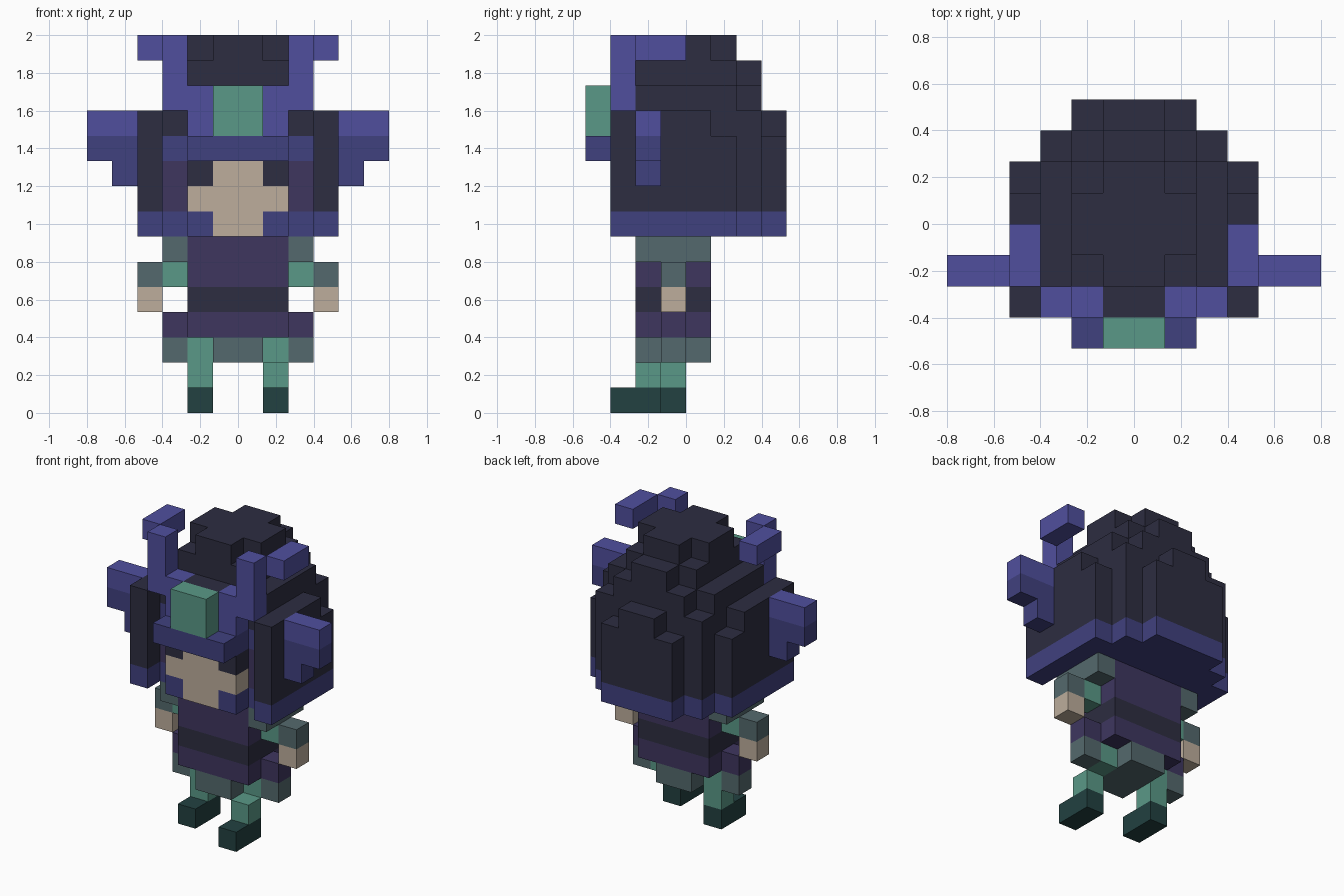
import bpy
import bmesh

cube = bpy.data.objects.get("Cube")
if cube:
    bpy.data.objects.remove(cube, do_unlink=True)

U = 2 / 15  # one block


def material(name, hex_code):
    def lin(c):
        return c / 12.92 if c <= 0.04045 else ((c + 0.055) / 1.055) ** 2.4
    col = [lin(int(hex_code[i:i + 2], 16) / 255) for i in (0, 2, 4)] + [1]
    m = bpy.data.materials.new(name)
    m.use_nodes = True
    m.diffuse_color = col
    bsdf = m.node_tree.nodes["Principled BSDF"]
    bsdf.inputs["Base Color"].default_value = col
    bsdf.inputs["Roughness"].default_value = 0.9
    return m


DARK = material("dark_navy", "2D2D41")
LIGHT = material("bright_indigo", "504F9E")
BLUE = material("deep_indigo", "40417F")
GREEN = material("sea_green", "5A9987")
SKIN = material("beige_skin", "BDAE9C")
PURPLE = material("dark_purple", "3E365F")
SLATE = material("slate_grey", "54696D")
TEAL = material("dark_teal", "224141")


def add_prism(bm, outline, z0, z1):
    """Extrude a counter-clockwise outline, in blocks, from z0 to z1."""
    low = [bm.verts.new((x * U, y * U, z0 * U)) for x, y in outline]
    top = [bm.verts.new((x * U, y * U, z1 * U)) for x, y in outline]
    bm.faces.new(low[::-1])
    bm.faces.new(top)
    n = len(outline)
    for i in range(n):
        j = (i + 1) % n
        bm.faces.new((low[i], low[j], top[j], top[i]))


def finish(name, bm, mat):
    mesh = bpy.data.meshes.new(name)
    bm.to_mesh(mesh)
    bm.free()
    mesh.materials.append(mat)
    obj = bpy.data.objects.new(name, mesh)
    bpy.context.collection.objects.link(obj)


def part(name, mat, *boxes):
    """Boxes given as (x0, x1, y0, y1, z0, z1) in blocks."""
    bm = bmesh.new()
    for x0, x1, y0, y1, z0, z1 in boxes:
        add_prism(bm, [(x0, y0), (x1, y0), (x1, y1), (x0, y1)], z0, z1)
    finish(name, bm, mat)


def pair(name, mat, *boxes):
    """The same part on the left (+x) and the right."""
    part("left_" + name, mat, *boxes)
    part("right_" + name, mat, *[(-b[1], -b[0]) + b[2:] for b in boxes])


def layers(name, mat, *slabs):
    """Symmetric stepped slabs: (half outline from front to back, z0, z1)."""
    bm = bmesh.new()
    for half, z0, z1 in slabs:
        add_prism(bm, half + [(-x, y) for x, y in reversed(half)], z0, z1)
    finish(name, bm, mat)


# Feet and legs in a walking stance, left foot forward
for side, x, y in (("left", 1, -2), ("right", -2, -1)):
    part(side + "_foot", TEAL, (x, x + 1, y - 1, y + 1, 0, 1))
    part(side + "_leg", GREEN, (x, x + 1, y, y + 1, 1, 2), (x, x + 1, -1, 0, 2, 3))

# Robe
part("skirt_hem", SLATE, (-1, 1, -2, 1, 2, 3))
part("robe_bottom", PURPLE, (-2, 2, -2, 1, 3, 4))
part("belt", DARK, (-2, 2, -2, 1, 4, 5))
part("robe_chest", PURPLE, (-2, 2, -2, 1, 5, 7))
pair("hip", PURPLE, (2, 3, -1, 0, 3, 4))
pair("hip_hem", SLATE, (2, 3, -1, 0, 2, 3))

# Arms
pair("shoulder", SLATE, (2, 3, -2, 1, 6, 7))
pair("upper_arm", GREEN, (2, 3, -1, 0, 5, 6))
pair("cuff", SLATE, (3, 4, -1, 0, 5, 6))
pair("hand", SKIN, (3, 4, -1, 0, 4, 5))

# Hood: stepped back, with a trim around the lower edge
back = [(4, -3), (4, 2), (3, 2), (3, 3), (2, 3), (2, 4)]
layers("hood_trim", BLUE, ([(3, -2), (3, -3)] + back, 7, 8))
layers("hood", DARK,
       ([(3, -1), (3, -3)] + back, 8, 11),
       ([(3, -2), (3, -3), (4, -3), (4, 1), (3, 1), (3, 3), (1, 3), (1, 4)], 11, 12),
       ([(3, -2), (3, 2), (2, 2), (2, 3)], 12, 13),
       ([(2, -2), (2, 2), (1, 2), (1, 3)], 13, 14),
       ([(1, -2), (1, -1), (2, -1), (2, 1), (1, 1), (1, 2)], 14, 15))
part("hood_lining", PURPLE, (-3, 3, -2, -1, 8, 10))
part("brow_backing", BLUE, (-3, 3, -2, -1, 10, 11))

# Face
part("face", SKIN, (-1, 1, -3, -2, 7, 8), (-2, 2, -3, -2, 8, 9), (-1, 1, -3, -2, 9, 10))
pair("eye", DARK, (1, 2, -3, -2, 9, 10))
pair("cheek_trim", BLUE, (1, 2, -3, -2, 7, 8))

# Headdress
part("brow_band", BLUE, (-2, 2, -4, -2, 10, 11))
part("gem", GREEN, (-1, 1, -4, -3, 11, 13))
part("gem_backing", DARK, (-1, 1, -3, -2, 11, 13))
pair("horn_base", LIGHT, (1, 2, -3, -2, 11, 13))
pair("horn", LIGHT, (2, 3, -3, -2, 12, 15))
pair("horn_tip", LIGHT, (3, 4, -2, 0, 14, 15))

# Side fins
pair("fin_top", LIGHT, (4, 6, -2, -1, 11, 12))
pair("fin_bottom", BLUE, (4, 6, -2, -1, 10, 11), (4, 5, -2, -1, 9, 10))
